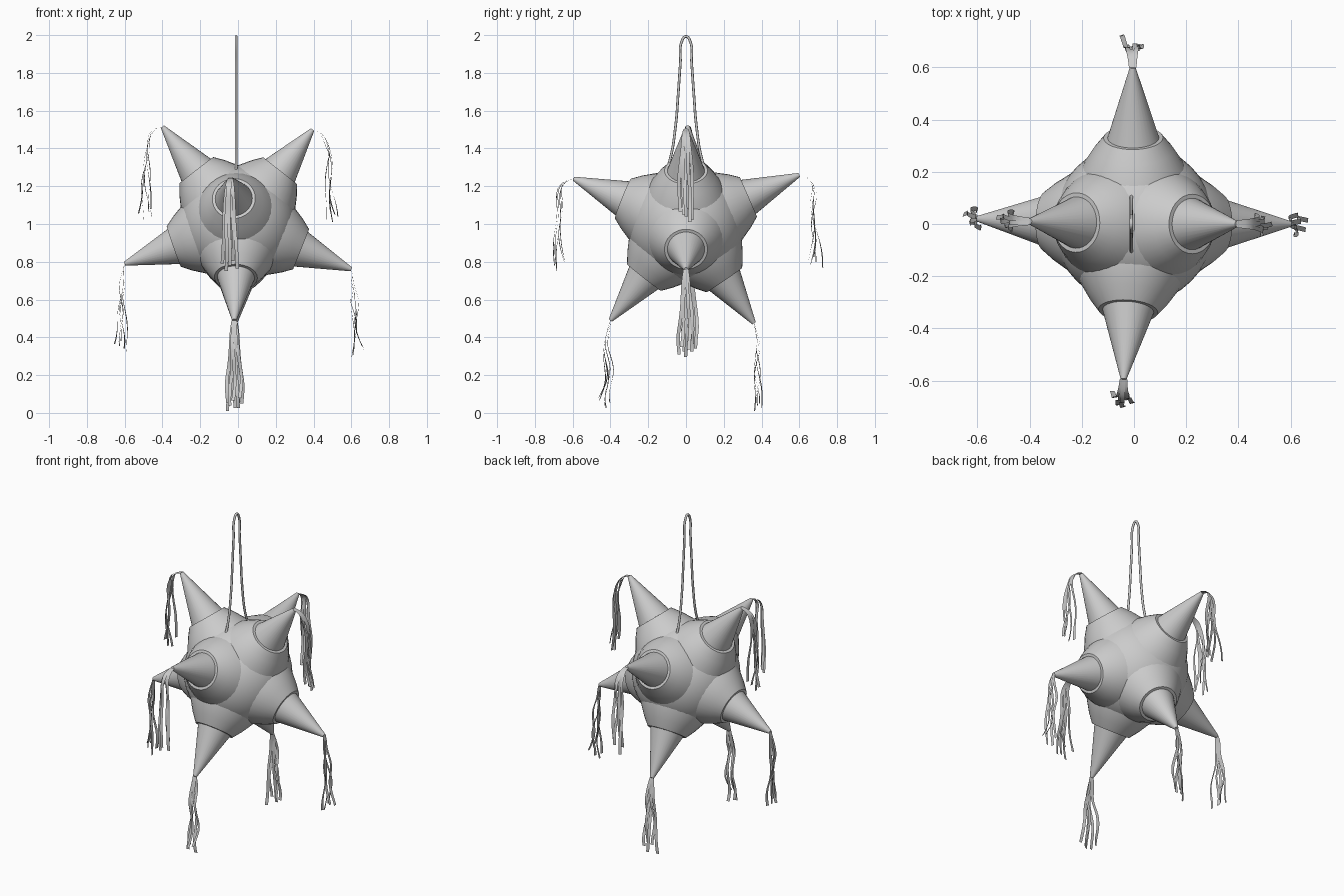
import bpy, bmesh, math, random
from mathutils import Vector

if "Cube" in bpy.data.objects:
    bpy.data.objects.remove(bpy.data.objects["Cube"])

random.seed(4)
C = Vector((0, 0, 1.0))


def finish(bm, name, smooth=True):
    me = bpy.data.meshes.new(name)
    bm.normal_update()
    bm.to_mesh(me)
    bm.free()
    ob = bpy.data.objects.new(name, me)
    bpy.context.collection.objects.link(ob)
    bpy.context.view_layer.objects.active = ob
    for o in bpy.context.selected_objects:
        o.select_set(False)
    ob.select_set(True)
    if smooth:
        bpy.ops.object.shade_smooth_by_angle(angle=math.radians(35))
    return ob


def lathe(name, profile, direction, n=32):
    """Revolve (distance, radius) pairs around an axis leaving the body centre."""
    q = direction.to_track_quat('Z', 'Y')
    bm = bmesh.new()
    rings = []
    for d, r in profile:
        rings.append([bm.verts.new(C + q @ Vector((r * math.cos(2 * math.pi * i / n),
                                                   r * math.sin(2 * math.pi * i / n), d)))
                      for i in range(n)])
    for a, b in zip(rings, rings[1:]):
        for i in range(n):
            j = (i + 1) % n
            bm.faces.new((a[i], a[j], b[j], b[i]))
    bm.faces.new(rings[-1])
    bm.faces.new(rings[0][::-1])
    return finish(bm, name)


def streamers(name, tip, upper):
    """Five wavy paper ribbons hanging from a cone tip."""
    out = Vector((tip.x, tip.y, 0)).normalized()
    side = Vector((-out.y, out.x, 0))
    bm = bmesh.new()
    drops = [0.0, 0.04, 0.015, 0.055, 0.03]
    random.shuffle(drops)
    steps = 20
    for k in range(5):
        s = (k - 2) / 2
        reach = (0.085 if upper else 0.015) + random.uniform(-0.012, 0.012)
        fan = random.uniform(-0.03, 0.05)
        amp = random.uniform(0.006, 0.016)
        ph = random.uniform(0, 6.28)
        drop = (0.49 if upper else 0.465) - drops[k]
        prev = None
        for i in range(steps + 1):
            t = i / steps
            o = reach * (1 - math.exp(-9 * t)) + fan * t * t
            o += amp * min(1, 3 * t) * math.sin(9 * t + ph)
            lat = s * 0.036 * min(1, 0.25 + t) + 0.006 * t * math.sin(8 * t + ph * 2)
            p = tip + out * o + side * lat
            p.z -= drop * t ** (1.3 if upper else 1.0)
            w = 0.009 * min(1, 0.6 + 3 * t)
            tw = 0.35 * math.sin(5 * t + ph) * t
            v = side * math.cos(tw) * w + out * math.sin(tw) * w
            cur = (bm.verts.new(p - v), bm.verts.new(p + v))
            if prev:
                bm.faces.new((prev[0], prev[1], cur[1], cur[0]))
            prev = cur
    return finish(bm, name)


# round paper body
bm = bmesh.new()
bmesh.ops.create_uvsphere(bm, u_segments=40, v_segments=24, radius=0.31)
bmesh.ops.translate(bm, verts=bm.verts, vec=C)
finish(bm, "body")

# cone tips: eight points, upper and lower pairs on both axes
tips = {
    "upper_left": (-0.40, 0.01, 1.515), "upper_right": (0.395, 0.0, 1.50),
    "lower_left": (-0.60, 0.02, 0.79), "lower_right": (0.60, 0.0, 0.76),
    "upper_front": (-0.04, -0.595, 1.24), "upper_back": (-0.005, 0.60, 1.26),
    "lower_front": (-0.02, -0.40, 0.49), "lower_back": (-0.015, 0.36, 0.475),
}
for key, co in tips.items():
    tip = Vector(co)
    axis = tip - C
    d = axis.length
    # collar, then the cone and its paper streamers
    lathe("collar_" + key, [(0.19, 0.215), (0.245, 0.192), (0.31, 0.152), (0.36, 0.114)], axis)
    lathe("cone_" + key, [(0.30, 0.118), (0.355, 0.1), (d, 0.011)], axis)
    streamers("streamers_" + key, tip, key in ("upper_left", "upper_right", "upper_front", "upper_back"))

# hanging rope loop
half = [(0.115, 1.26), (0.085, 1.34), (0.055, 1.52), (0.042, 1.68), (0.03, 1.85), (0.021, 1.97)]
pts = half + [(0.0, 1.993)] + [(-y, z) for y, z in reversed(half)]
cu = bpy.data.curves.new("rope", 'CURVE')
cu.dimensions = '3D'
cu.bevel_depth = 0.007
cu.bevel_resolution = 2
cu.use_fill_caps = True
sp = cu.splines.new('BEZIER')
sp.bezier_points.add(len(pts) - 1)
for b, (y, z) in zip(sp.bezier_points, pts):
    b.co = (-0.01, y, z)
    b.handle_left_type = b.handle_right_type = 'AUTO'
rope = bpy.data.objects.new("rope", cu)
bpy.context.collection.objects.link(rope)
